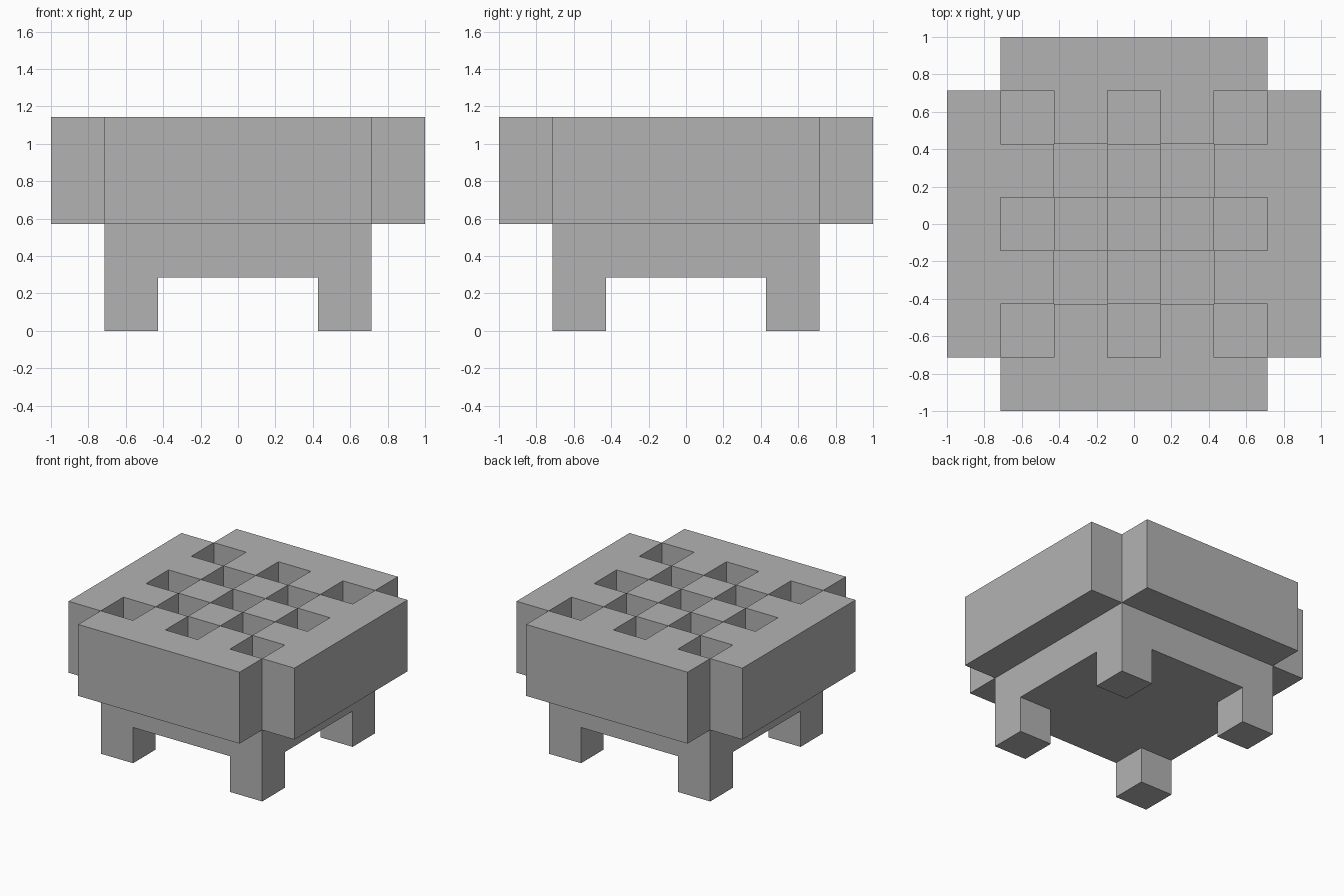
import bpy
import bmesh
from mathutils import Matrix, Vector

U = 2 / 7  # block unit

cube = bpy.data.objects.get("Cube")
if cube:
    bpy.data.objects.remove(cube)

grey = bpy.data.materials.new("mid_grey")
grey.use_nodes = True
colour = (0.45, 0.45, 0.45, 1)
grey.diffuse_color = colour
grey.node_tree.nodes["Principled BSDF"].inputs["Base Color"].default_value = colour


def cell(face):
    """Whole-number grid position of a face, counted from the centre."""
    c = face.calc_center_median()
    return round(c.x / U), round(c.y / U)


def block_part(name, cells, bottom, height, keep, pick, side, shift):
    """Solid slab on a block grid; picked cells on one side are extruded by shift."""
    bm = bmesh.new()
    bmesh.ops.create_grid(bm, x_segments=cells, y_segments=cells, size=cells * U / 2,
                          matrix=Matrix.Translation((0, 0, bottom * U)))
    gone = [f for f in bm.faces if not keep(*cell(f))]
    bmesh.ops.delete(bm, geom=gone, context='FACES')

    # Thicken the plate into a closed slab
    base = list(bm.faces)
    ret = bmesh.ops.extrude_face_region(bm, geom=base, use_keep_orig=True)
    verts = [g for g in ret["geom"] if isinstance(g, bmesh.types.BMVert)]
    bmesh.ops.translate(bm, verts=verts, vec=(0, 0, height * U))
    bmesh.ops.recalc_face_normals(bm, faces=bm.faces)

    # Push the picked cells in or out one by one
    picked = [f for f in bm.faces if f.normal.z * side > 0.9 and pick(*cell(f))]
    ret = bmesh.ops.extrude_discrete_faces(bm, faces=picked)
    for f in ret["faces"]:
        bmesh.ops.translate(bm, verts=f.verts[:], vec=Vector((0, 0, shift * U)))
    bmesh.ops.dissolve_limit(bm, angle_limit=0.01, verts=bm.verts[:], edges=bm.edges[:])

    mesh = bpy.data.meshes.new(name)
    bm.to_mesh(mesh)
    bm.free()
    mesh.materials.append(grey)
    obj = bpy.data.objects.new(name, mesh)
    bpy.context.collection.objects.link(obj)
    return obj


# Lower body with a leg under each corner
block_part("base_with_legs", 5, 1, 1,
           keep=lambda i, j: True,
           pick=lambda i, j: abs(i) == 2 and abs(j) == 2,
           side=-1, shift=-1)

# Cross-shaped top with a checkerboard of square pits
block_part("pitted_top", 7, 2, 2,
           keep=lambda i, j: not (abs(i) == 3 and abs(j) == 3),
           pick=lambda i, j: max(abs(i), abs(j)) < 3 and (i + j) % 2 == 0,
           side=1, shift=-1)
